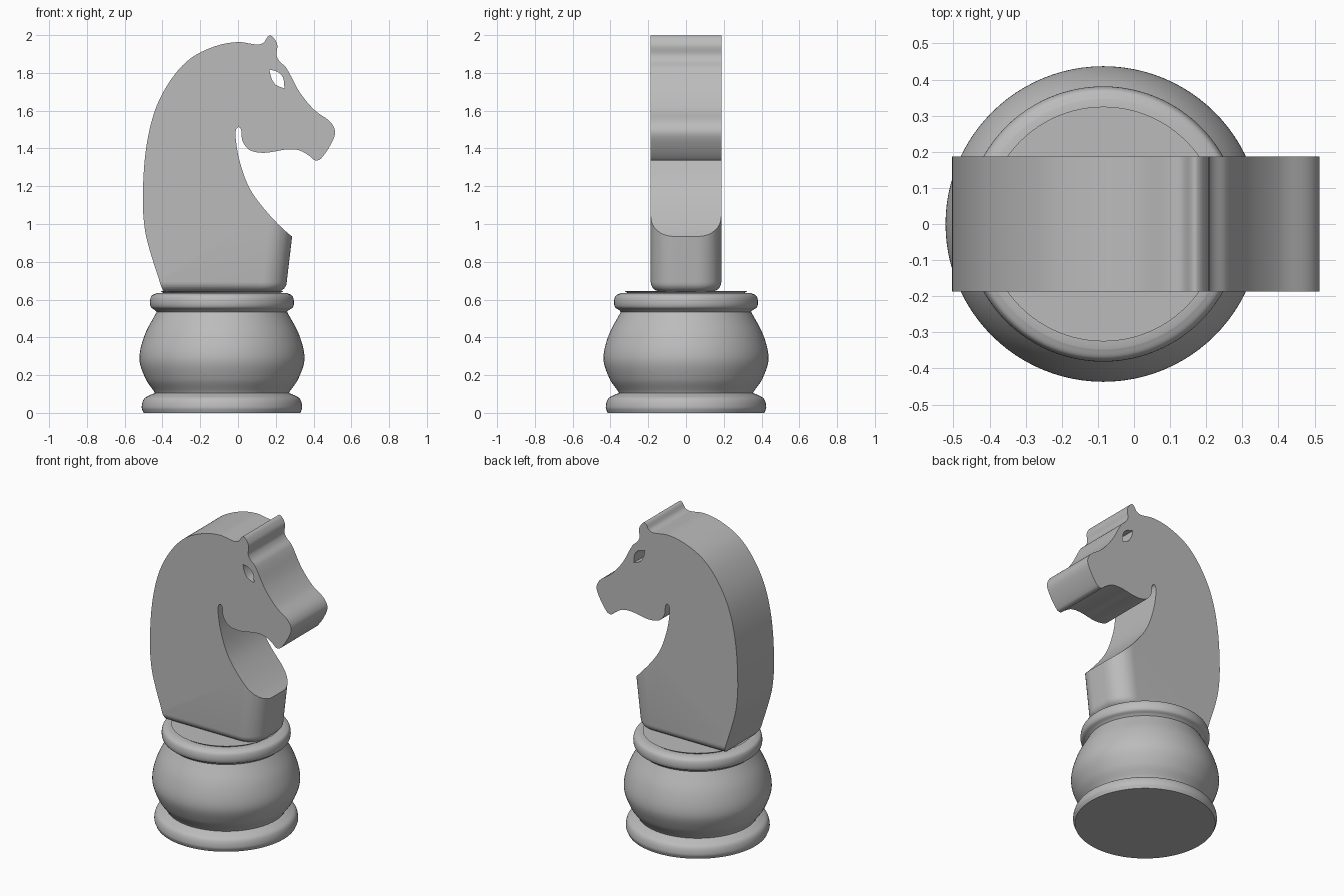
import bpy
import bmesh
from math import cos, sin, pi, radians
from mathutils import Vector

cube = bpy.data.objects.get("Cube")
if cube:
    bpy.data.objects.remove(cube, do_unlink=True)

GREY = (0.5, 0.5, 0.5, 1)
grey = bpy.data.materials.new("plain grey")
grey.use_nodes = True
grey.diffuse_color = GREY
grey.node_tree.nodes["Principled BSDF"].inputs["Base Color"].default_value = GREY


def spline(points, steps=6):
    """Smooth open curve through a few 2D points."""
    pts = [Vector(p) for p in points]
    pts = [2 * pts[0] - pts[1]] + pts + [2 * pts[-1] - pts[-2]]
    out = []
    for a, b, c, d in zip(pts, pts[1:], pts[2:], pts[3:]):
        # tangents scaled to the local spacing avoid overshoot
        h = (c - b).length
        m = (c - a) * h / ((b - a).length + h)
        n = (d - b) * h / ((d - c).length + h)
        for i in range(steps):
            t = i / steps
            s = 1 - t
            out.append(b * (1 + 2 * t) * s * s + m * t * s * s
                       + c * t * t * (3 - 2 * t) - n * t * t * s)
    return out + [pts[-2]]


def finish(bm, name):
    bmesh.ops.recalc_face_normals(bm, faces=bm.faces[:])
    mesh = bpy.data.meshes.new(name)
    bm.to_mesh(mesh)
    bm.free()
    mesh.materials.append(grey)
    obj = bpy.data.objects.new(name, mesh)
    bpy.context.collection.objects.link(obj)
    return obj


def loft(rings, name):
    """Skin matching rings of 3D points and cap both ends."""
    bm = bmesh.new()
    rows = [[bm.verts.new(p) for p in ring] for ring in rings]
    n = len(rows[0])
    for lower, upper in zip(rows, rows[1:]):
        for i in range(n):
            j = (i + 1) % n
            bm.faces.new((lower[i], lower[j], upper[j], upper[i]))
    bm.faces.new(rows[0])
    bm.faces.new(rows[-1])
    return finish(bm, name)


def slab(outline, half, name):
    return loft([[(x, y, z) for x, z in outline] for y in (-half, half)], name)


def select(obj):
    bpy.ops.object.select_all(action='DESELECT')
    obj.select_set(True)
    bpy.context.view_layer.objects.active = obj


def cut(obj, cutter, operation):
    mod = obj.modifiers.new("cut", 'BOOLEAN')
    mod.operation = operation
    mod.solver = 'EXACT'
    mod.object = cutter
    select(obj)
    bpy.ops.object.modifier_apply(modifier=mod.name)
    bpy.data.objects.remove(cutter, do_unlink=True)


# Turned base: foot, belly, collar ring and seat disc
foot = spline([(.415, 0), (.425, .03), (.412, .075), (.37, .1)])
belly = spline([(.36, .115), (.404, .18), (.437, .285), (.41, .41), (.345, .535)])
collar = spline([(.355, .545), (.376, .56), (.381, .59), (.372, .62), (.345, .634)])
profile = foot + [Vector((.355, .105))] + belly + collar
profile += [Vector(p) for p in ((.305, .632), (.325, .645))]
SIDES = 96
turned_base = loft([[(r * cos(2 * pi * i / SIDES) - .085, r * sin(2 * pi * i / SIDES), z)
                     for i in range(SIDES)] for r, z in profile], "turned_base")

# Horse head silhouette, from the back up over the crown, muzzle and throat
mane = [(-.37, .62), (-.4, .655), (-.425, .728), (-.467, .86), (-.493, .97),
        (-.504, 1.13), (-.488, 1.39), (-.44, 1.6), (-.36, 1.757), (-.256, 1.873),
        (-.124, 1.94), (0, 1.963), (.103, 1.95)]
ear = [(.135, 1.96), (.158, 1.992), (.172, 1.998), (.19, 1.984), (.208, 1.947),
       (.204, 1.894), (.219, 1.863)]
face = [(.256, 1.826), (.325, 1.7), (.404, 1.604), (.488, 1.541), (.514, 1.488),
        (.493, 1.425), (.438, 1.345), (.409, 1.337), (.377, 1.361)]
jaw = [(.325, 1.39), (.261, 1.395), (.14, 1.377), (.061, 1.392), (.024, 1.44),
       (.016, 1.5), (.003, 1.513), (-.01, 1.5), (-.013, 1.46)]
throat = [(.008, 1.335), (.061, 1.19), (.156, 1.06), (.272, .945), (.4, .86)]
outline = spline(mane + ear + face + jaw + throat)
outline += [Vector((.4, .5)), Vector((-.3, .5))]
horse_head = slab(outline, .3, "horse_head")


def section(z, front, half, radius, steps=12):
    """Plan outline with two rounded front corners."""
    ring = [(-1, -half, z)]
    for side in (-1, 1):
        for i in range(steps + 1):
            a = pi / 2 * (i / steps if side > 0 else i / steps - 1)
            ring.append((front - radius + radius * cos(a),
                         side * (half - radius) + radius * sin(a), z))
    return ring + [(-1, half, z)]


# Limit the thickness, rounding the chest corners and the lower rim
FLOOR, RIM, HALF = .643, .05, .187
rings = []
for i in range(7):
    a = pi / 2 * i / 6
    inset = RIM * (1 - sin(a))
    z = FLOOR + RIM * (1 - cos(a))
    rings.append(section(z, .258 - inset, HALF - inset, .13 - inset))
rings += [section(1.2, .318, HALF, .13), section(1.25, 1, HALF, .13),
          section(2.2, 1, HALF, .13)]
cut(horse_head, loft(rings, "thickness_cutter"), 'INTERSECT')

# Almond eye pierced right through
upper_lid = spline([(.166, 1.818), (.21, 1.805), (.238, 1.775), (.246, 1.718)])
lower_lid = spline([(.246, 1.718), (.2, 1.737), (.176, 1.775), (.166, 1.818)])
cut(horse_head, slab(upper_lid[:-1] + lower_lid[:-1], .4, "eye_cutter"), 'DIFFERENCE')

for part in (turned_base, horse_head):
    select(part)
    bpy.ops.object.shade_smooth_by_angle(angle=radians(32))
